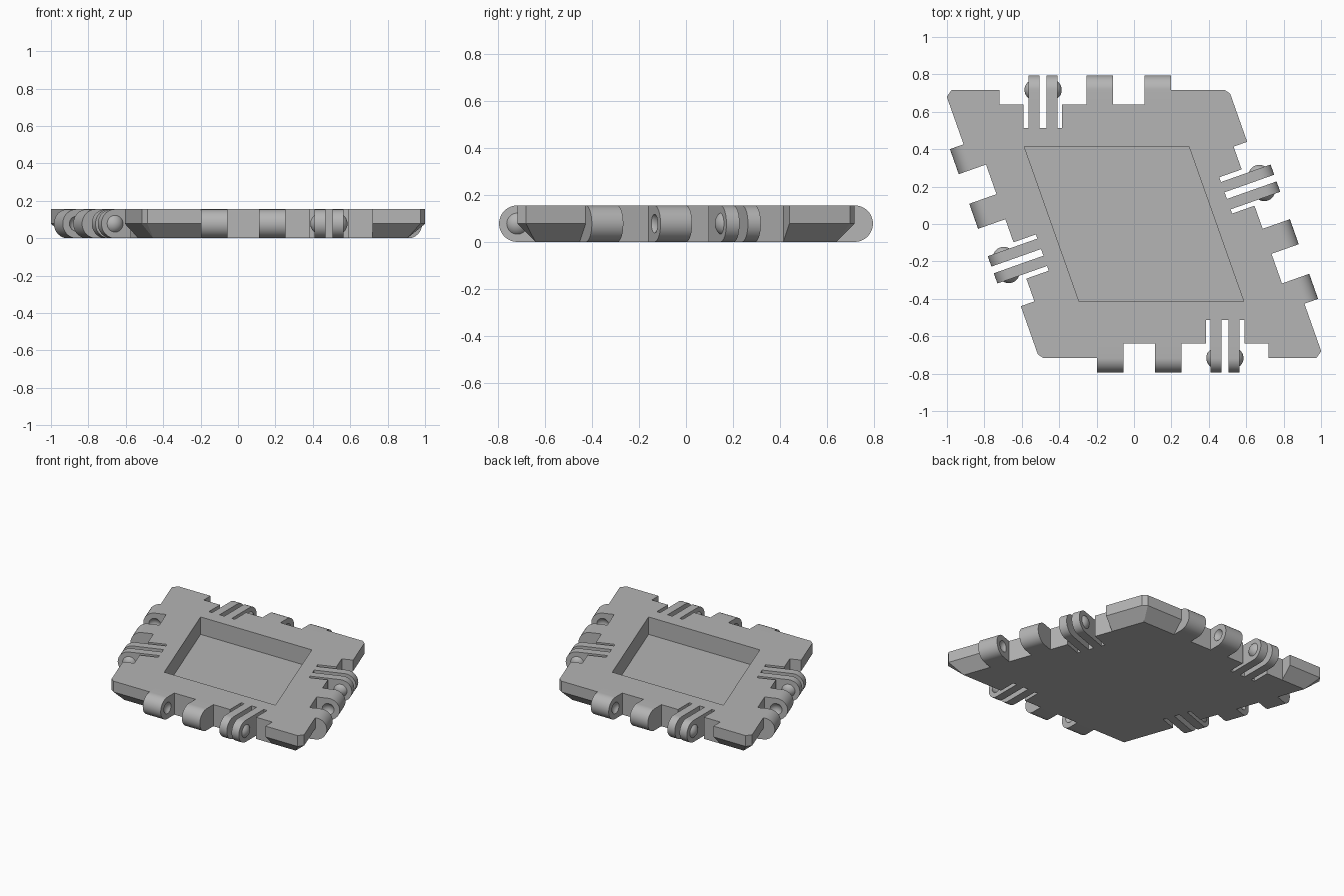
import bpy, bmesh, math
from mathutils import Matrix, Vector

cube = bpy.data.objects.get("Cube")
if cube:
    bpy.data.objects.remove(cube, do_unlink=True)

T = 0.155                    # plate thickness
R = T / 2                    # knuckle radius
H = 0.717                    # centre to outer edge
FLOOR = 0.64                 # centre to notch floor
TILT = math.acos(1 / 3)      # acute angle of the rhombus
SHIFT = H / math.tan(TILT)   # edge midpoint offset

grey = bpy.data.materials.new("plain grey")
grey.use_nodes = True
colour = (0.46, 0.46, 0.46, 1)
grey.diffuse_color = colour
grey.node_tree.nodes["Principled BSDF"].inputs["Base Color"].default_value = colour

# One frame per edge: x runs clockwise along the edge, y points outward
frames = []
for angle, side in ((0, -1), (-TILT, 1), (math.pi, -1), (math.pi - TILT, 1)):
    frames.append(Matrix.Rotation(angle, 4, 'Z') @ Matrix.Translation((side * SHIFT, 0, 0)))


def finish(bm, name):
    bmesh.ops.recalc_face_normals(bm, faces=bm.faces[:])
    mesh = bpy.data.meshes.new(name)
    bm.to_mesh(mesh)
    bm.free()
    mesh.materials.append(grey)
    obj = bpy.data.objects.new(name, mesh)
    bpy.context.collection.objects.link(obj)
    return obj


def activate(obj):
    bpy.ops.object.select_all(action='DESELECT')
    obj.select_set(True)
    bpy.context.view_layer.objects.active = obj


def cut(obj, cutter):
    mod = obj.modifiers.new("cut", 'BOOLEAN')
    mod.operation = 'DIFFERENCE'
    mod.solver = 'EXACT'
    mod.object = cutter
    activate(obj)
    bpy.ops.object.modifier_apply(modifier=mod.name)
    bpy.data.objects.remove(cutter, do_unlink=True)


def smooth(obj):
    activate(obj)
    bpy.ops.object.shade_smooth_by_angle(angle=math.radians(35))


def rhombus(h):
    a, k = h / math.sin(TILT), h / math.tan(TILT)
    return [Vector(p) for p in ((-a - k, h, 0), (a - k, h, 0), (a + k, -h, 0), (k - a, -h, 0))]


def clipped(h, acute, obtuse):
    pts, out = rhombus(h), []
    for i, p in enumerate(pts):
        c = obtuse if i % 2 else acute
        for q in (pts[i - 1], pts[(i + 1) % 4]):
            out.append(p + (q - p).normalized() * c)
    return out


def prism(bm, outline, offset):
    face = bm.faces.new([bm.verts.new(p) for p in outline])
    geom = bmesh.ops.extrude_face_region(bm, geom=[face])["geom"]
    verts = [v for v in geom if isinstance(v, bmesh.types.BMVert)]
    bmesh.ops.translate(bm, verts=verts, vec=offset)


def edge_boxes(spans, inner, name):
    bm = bmesh.new()
    for frame in frames:
        for a, b in spans:
            size = Matrix.Diagonal((b - a, 1 - inner, 1, 1))
            place = Matrix.Translation(((a + b) / 2, (1 + inner) / 2, R))
            bmesh.ops.create_cube(bm, size=1, matrix=frame @ place @ size)
    return finish(bm, name)


# Plate with a sloped lower rim
bm = bmesh.new()
points = rhombus(FLOOR)
for z in (R, T):
    points += [p + Vector((0, 0, z)) for p in clipped(H, 0.039, 0.022)]
for p in points:
    bm.verts.new(p)
bmesh.ops.convex_hull(bm, input=bm.verts[:])
bmesh.ops.dissolve_limit(bm, angle_limit=0.01, verts=bm.verts[:], edges=bm.edges[:])
plate = finish(bm, "plate")

# Edge notches, finger slots and the central pocket
cut(plate, edge_boxes([(-0.466, 0.452)], FLOOR, "notch_cutter"))
cut(plate, edge_boxes([(-0.337, -0.31), (-0.252, -0.214), (-0.155, -0.131)], 0.513, "slot_cutter"))
bm = bmesh.new()
prism(bm, [p + Vector((0, 0, 0.03)) for p in rhombus(0.415)], Vector((0, 0, 1)))
cut(plate, finish(bm, "pocket_cutter"))

# Rounded knuckles: two thin fingers and two wide lugs on every edge
arc = [(H + R * math.sin(t), R + R * math.cos(t))
       for t in (math.pi * i / 24 for i in range(25))]
profile = [(FLOOR, T)] + arc + [(FLOOR, 0)]


def knuckles(spans, name):
    bm = bmesh.new()
    for frame in frames:
        for a, b in spans:
            prism(bm, [frame @ Vector((a, y, z)) for y, z in profile],
                  frame.to_3x3() @ Vector((b - a, 0, 0)))
    return finish(bm, name)


fingers = knuckles([(-0.31, -0.252), (-0.214, -0.155)], "hinge_fingers")
lugs = knuckles([(0, 0.142), (0.31, 0.452)], "hinge_lugs")


# Spheres on the hinge axis, sunk so that only a cap stands out
def ball(bm, frame, x, radius):
    place = Matrix.Translation((x, H, R)) @ Matrix.Rotation(math.pi / 2, 4, 'Y')
    return bmesh.ops.create_uvsphere(bm, u_segments=32, v_segments=24, radius=radius,
                                     matrix=frame @ place)["verts"]


# Sockets in the facing sides of the lugs
bm = bmesh.new()
for frame in frames:
    ball(bm, frame, 0.142 + 0.03, 0.05)
    ball(bm, frame, 0.31 - 0.03, 0.05)
cut(lugs, finish(bm, "socket_cutter"))

# Snap pins on the outer sides of the fingers
bm = bmesh.new()
for frame in frames:
    for x, way in ((-0.31, -1), (-0.155, 1)):
        verts = ball(bm, frame, x - way * 0.035, 0.057)
        faces = {f for v in verts for f in v.link_faces}
        edges = {e for v in verts for e in v.link_edges}
        bmesh.ops.bisect_plane(bm, geom=verts + list(edges) + list(faces),
                               plane_co=frame @ Vector((x, H, R)),
                               plane_no=frame.to_3x3() @ Vector((way, 0, 0)),
                               clear_inner=True)
pins = finish(bm, "snap_pins")

for part in (fingers, lugs, pins):
    smooth(part)
